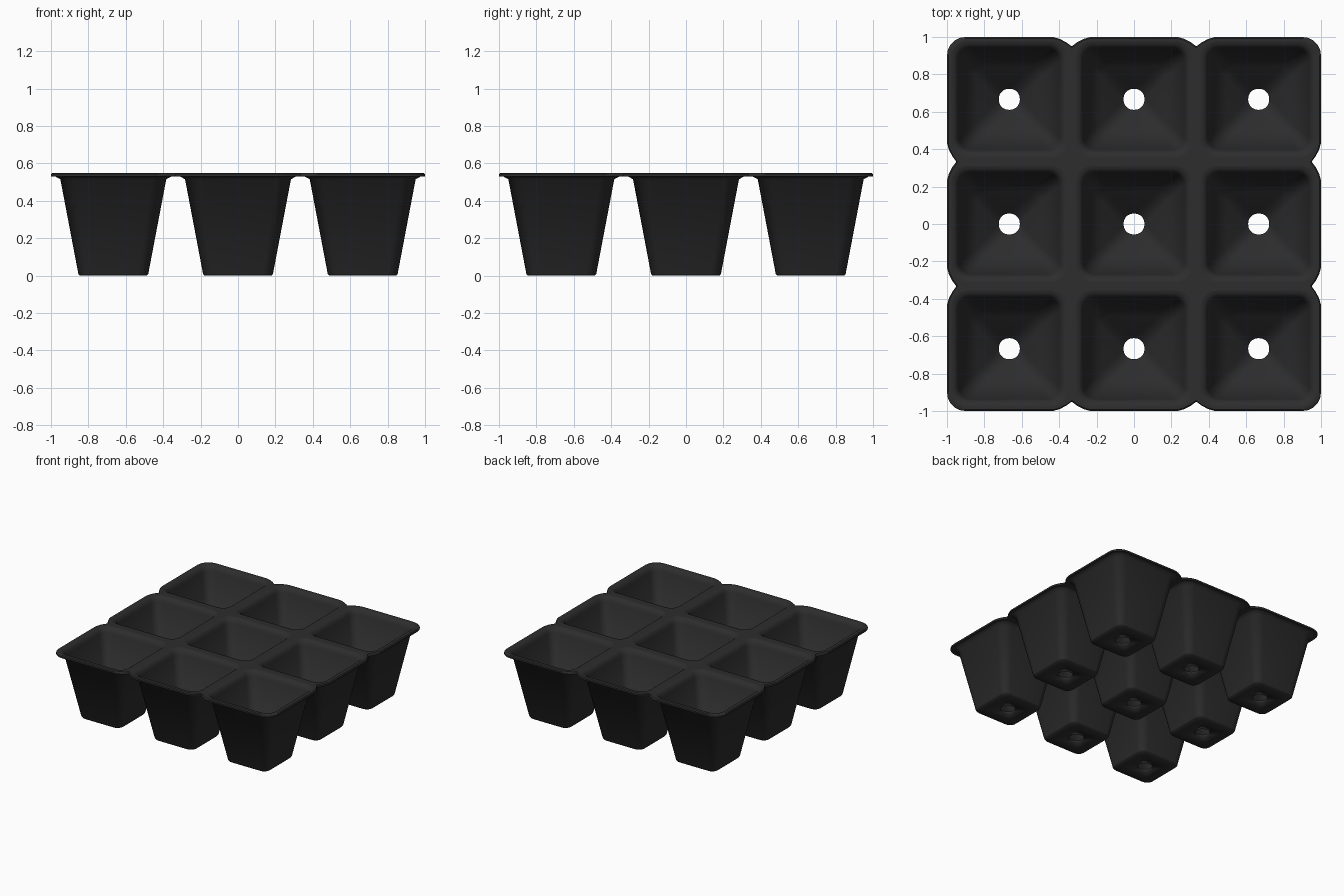
import bpy, bmesh, math
from mathutils import Vector, Matrix

cube = bpy.data.objects.get("Cube")
if cube:
    bpy.data.objects.remove(cube)

PITCH = 2 / 3
TOP, UNDER = 0.55, 0.53
OPENING = (0.31, 0.085)          # half width and corner radius

black = bpy.data.materials.new("black_plastic")
black.use_nodes = True
color = (0.026, 0.026, 0.026, 1)
black.diffuse_color = color
bsdf = black.node_tree.nodes["Principled BSDF"]
bsdf.inputs["Base Color"].default_value = color
bsdf.inputs["Roughness"].default_value = 0.6


def rounded_square(half, radius, z, steps=5):
    """Counter-clockwise ring of points with rounded corners."""
    points = []
    for quarter in range(4):
        turn = Matrix.Rotation(quarter * math.pi / 2, 3, 'Z')
        for i in range(steps + 1):
            a = i / steps * math.pi / 2
            points.append(turn @ Vector((half - radius + radius * math.cos(a),
                                         half - radius + radius * math.sin(a), z)))
    return points


def add_ring(bm, points):
    return [bm.verts.new(p) for p in points]


def bridge(bm, a, b):
    for i in range(len(a)):
        j = (i + 1) % len(a)
        bm.faces.new((a[i], a[j], b[j], b[i]))


def finish(bm, name):
    mesh = bpy.data.meshes.new(name)
    bm.to_mesh(mesh)
    bm.free()
    mesh.materials.append(black)
    obj = bpy.data.objects.new(name, mesh)
    bpy.context.collection.objects.link(obj)
    return obj


# Scalloped outer edge of the rim: rounded corners, a notch between cells
def rim_outline():
    points = []
    for quarter in range(4):
        turn = Matrix.Rotation(quarter * math.pi / 2, 3, 'Z')
        side = []
        for i in range(6):
            a = i / 5 * math.pi / 2
            side.append((0.9 + 0.1 * math.cos(a), 0.9 + 0.1 * math.sin(a)))
        for seam in (PITCH / 2, -PITCH / 2):
            for dx, depth in ((0.1, 0), (0.065, 0.01), (0.03, 0.028), (0, 0.05),
                              (-0.03, 0.028), (-0.065, 0.01), (-0.1, 0)):
                side.append((seam + dx, 1 - depth))
        points += [turn @ Vector((x, y, 0)) for x, y in side]
    return points


centres = [Vector((c * PITCH, r * PITCH, 0)) for r in (-1, 0, 1) for c in (-1, 0, 1)]

# Rim sheet with nine openings
bm = bmesh.new()
outline = rim_outline()
edge_rings = [add_ring(bm, [Vector((p.x * s, p.y * s, z)) for p in outline])
              for s, z in ((0.993, TOP), (1, TOP - 0.007), (1, UNDER))]
for upper, lower in zip(edge_rings, edge_rings[1:]):
    bridge(bm, lower, upper)
for border, z, up in ((edge_rings[0], TOP, 1), (edge_rings[-1], UNDER, -1)):
    loops = [border]
    for centre in centres:
        loops.append(add_ring(bm, [p + centre for p in rounded_square(*OPENING, z)]))
    edges = []
    for loop in loops:
        for i, v in enumerate(loop):
            w = loop[(i + 1) % len(loop)]
            edges.append(bm.edges.get((v, w)) or bm.edges.new((v, w)))
    filled = bmesh.ops.triangle_fill(bm, edges=edges, use_beauty=True)
    for f in filled["geom"]:
        if isinstance(f, bmesh.types.BMFace):
            f.normal_update()
            if f.normal.z * up < 0:
                f.normal_flip()
rim = finish(bm, "rim")
bpy.ops.object.select_all(action='DESELECT')
rim.select_set(True)
bpy.context.view_layer.objects.active = rim
bpy.ops.object.shade_smooth_by_angle(angle=math.radians(40))

# Pot section: lip, inner wall, floor, drain hole, underside, outer wall
SECTION = (
    (*OPENING, TOP), (0.295, 0.075, 0.547), (0.28, 0.068, 0.535), (0.27, 0.064, 0.51),
    (0.172, 0.05, 0.018), (0.056, 0.052, 0.016), (0.056, 0.052, 0),
    (0.18, 0.05, 0), (0.187, 0.055, 0.01), (0.283, 0.075, 0.515), (*OPENING, UNDER),
)
bm = bmesh.new()
rings = [add_ring(bm, rounded_square(*level)) for level in SECTION]
for a, b in zip(rings, rings[1:]):
    bridge(bm, a, b)
for f in bm.faces:
    f.smooth = True
pot = finish(bm, "pot_1")
pot.location = centres[0]

# Remaining pots share the same mesh
for number, centre in enumerate(centres[1:], 2):
    copy = bpy.data.objects.new(f"pot_{number}", pot.data)
    copy.location = centre
    bpy.context.collection.objects.link(copy)
